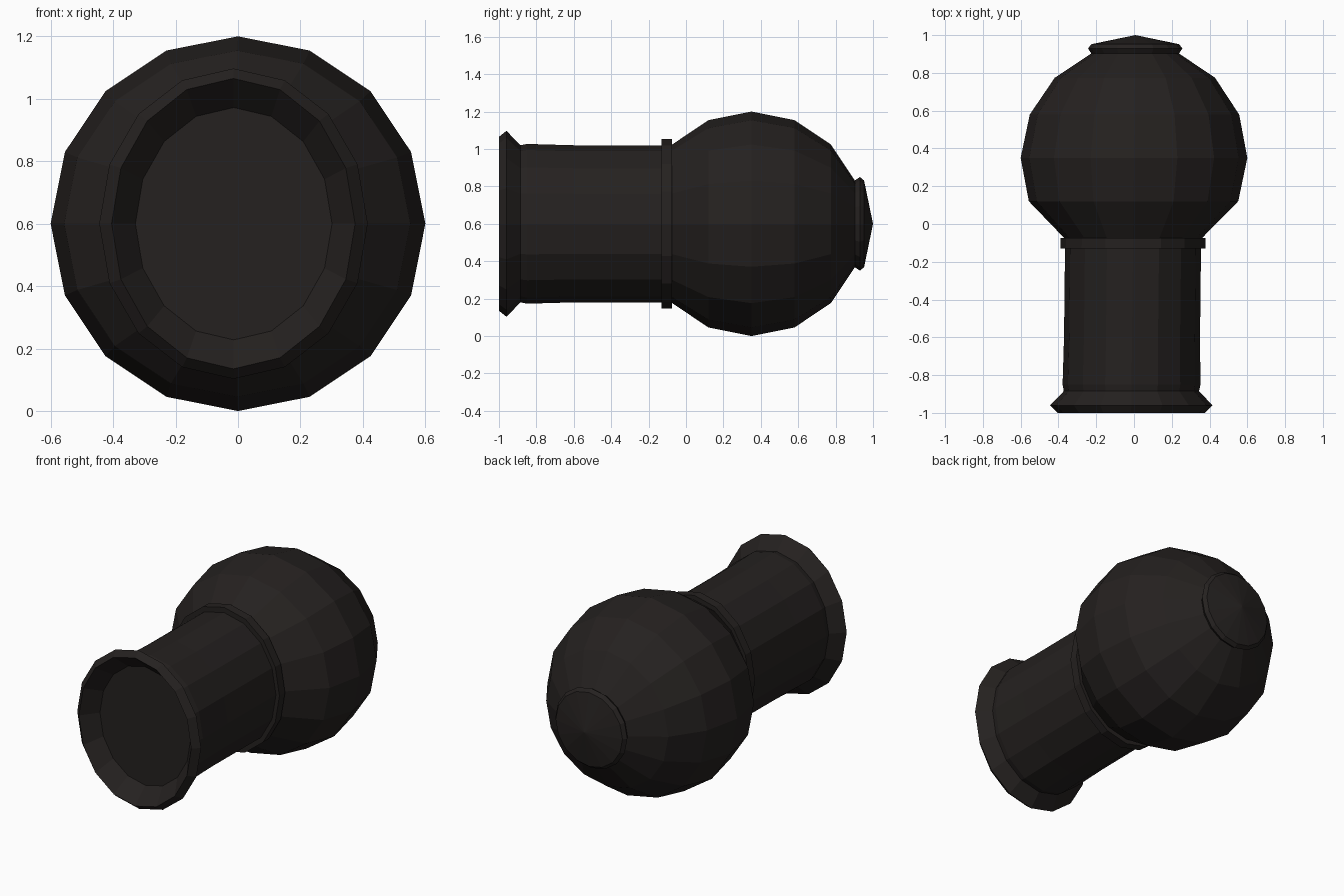
import bpy, bmesh
from math import cos, sin, pi

if "Cube" in bpy.data.objects:
    bpy.data.objects.remove(bpy.data.objects["Cube"])

SIDES = 16
CY, CZ, R = 0.35, 0.6, 0.6   # centre and radius of the round chamber

iron = bpy.data.materials.new("dark_iron")
iron.diffuse_color = (0.018, 0.015, 0.014, 1)
iron.use_nodes = True
iron.node_tree.nodes["Principled BSDF"].inputs["Base Color"].default_value = iron.diffuse_color


def lathe(name, profile, closed=False):
    """Elliptical lathe along y; profile rows are (y, x radius, z radius)."""
    bm = bmesh.new()
    rings = []
    for y, rx, rz in profile:
        cx = 0.011 * (y - CY)          # the barrel leans very slightly sideways
        if rx == 0:
            rings.append([bm.verts.new((cx, y, CZ))] * SIDES)
        else:
            rings.append([bm.verts.new((cx + rx * cos(2 * pi * i / SIDES), y,
                                        CZ + rz * sin(2 * pi * i / SIDES)))
                          for i in range(SIDES)])
    pairs = list(zip(rings, rings[1:]))
    if closed:
        pairs.append((rings[-1], rings[0]))
    for a, b in pairs:
        for i in range(SIDES):
            j = (i + 1) % SIDES
            bm.faces.new(list(dict.fromkeys((a[i], b[i], b[j], a[j]))))
    bmesh.ops.recalc_face_normals(bm, faces=bm.faces)
    mesh = bpy.data.meshes.new(name)
    bm.to_mesh(mesh)
    bm.free()
    mesh.materials.append(iron)
    obj = bpy.data.objects.new(name, mesh)
    bpy.context.collection.objects.link(obj)
    return obj


# Round chamber: sphere with its poles on the y axis, squeezed where it meets the barrel
ball = [(CY + R, 0, 0)]
for k in range(1, 6):
    a = k * pi / 8
    ball.append((CY + R * cos(a), R * sin(a), R * sin(a)))
ball += [(-0.074, 0.365, 0.424), (-0.1, 0, 0)]
lathe("round_chamber", ball)

# Barrel with flared muzzle lip and recessed bore
lathe("barrel", [(-0.07, 0, 0), (-0.07, 0.36, 0.42), (-0.6, 0.36, 0.42),
                 (-0.85, 0.365, 0.427), (-0.885, 0.358, 0.42),
                 (-0.96, 0.43, 0.497), (-1.0, 0.39, 0.465),
                 (-0.9, 0.315, 0.372), (-0.9, 0, 0)])

# Raised band between barrel and chamber
lathe("neck_band", [(-0.075, 0.34, 0.4), (-0.075, 0.384, 0.453),
                    (-0.13, 0.384, 0.453), (-0.13, 0.34, 0.4)], closed=True)

# Shallow conical cap on the back
lathe("rear_cap", [(0.9, 0, 0), (0.9, 0.23, 0.23), (0.93, 0.25, 0.25),
                   (0.952, 0.232, 0.232), (1.0, 0, 0)])
